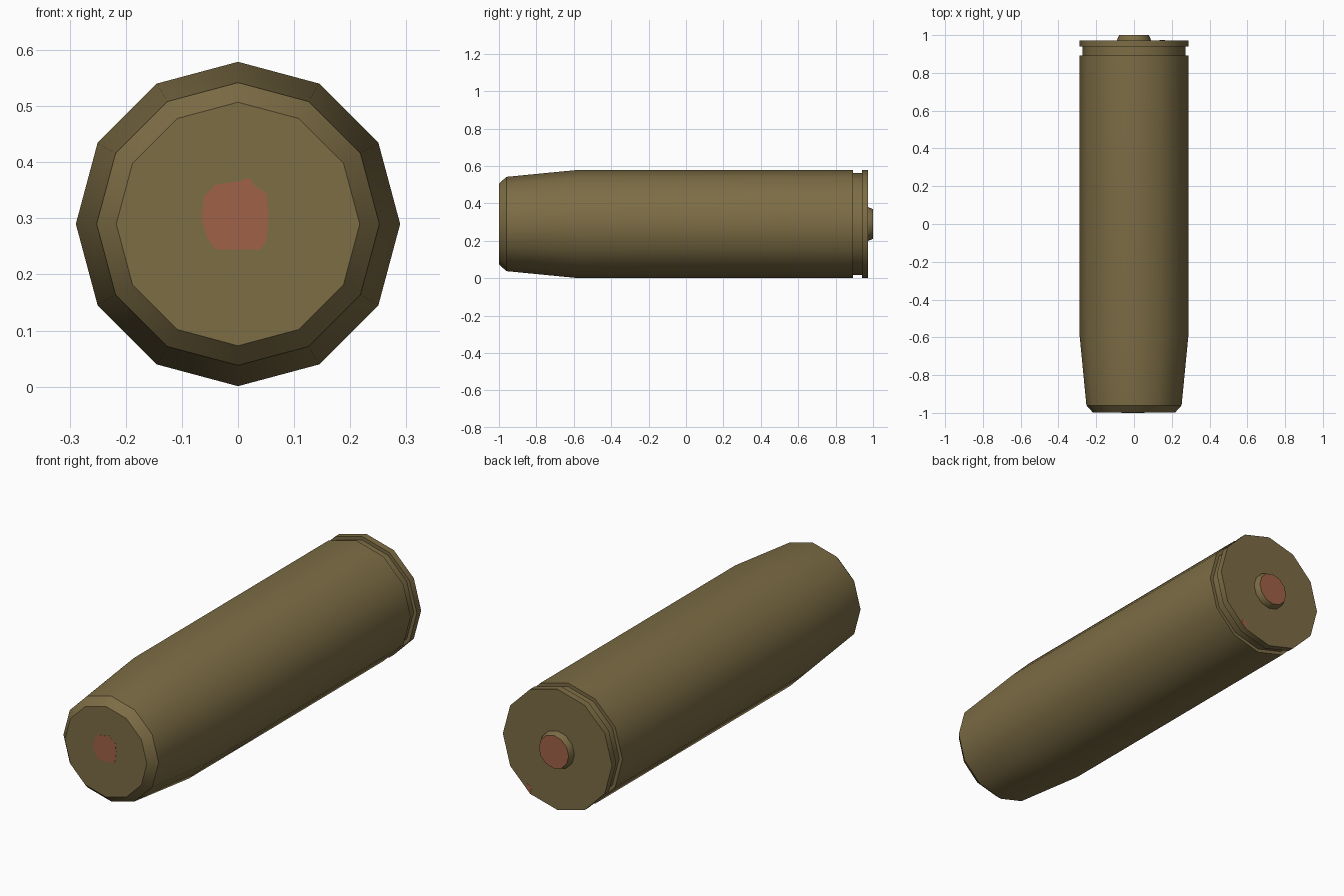
import bpy, bmesh, math

if "Cube" in bpy.data.objects:
    bpy.data.objects.remove(bpy.data.objects["Cube"])

SIDES, CZ = 12, 0.29


def material(name, rgb):
    m = bpy.data.materials.new(name)
    m.diffuse_color = (*rgb, 1)
    m.use_nodes = True
    m.node_tree.nodes["Principled BSDF"].inputs["Base Color"].default_value = m.diffuse_color
    return m


brass = material("dull_brass", (0.205, 0.153, 0.06))
red = material("dull_red", (0.352, 0.119, 0.065))


def finish(bm, name, mats):
    bmesh.ops.recalc_face_normals(bm, faces=bm.faces)
    me = bpy.data.meshes.new(name)
    bm.to_mesh(me)
    bm.free()
    for m in mats:
        me.materials.append(m)
    ob = bpy.data.objects.new(name, me)
    bpy.context.collection.objects.link(ob)
    bpy.ops.object.select_all(action='DESELECT')
    ob.select_set(True)
    bpy.context.view_layer.objects.active = ob
    bpy.ops.object.shade_smooth_by_angle(angle=math.radians(35))
    return ob


def lathe(name, profile, mats, end_mat=0):
    """Closed turned part along y from (y, radius) pairs."""
    bm = bmesh.new()
    rings = [[bm.verts.new((r * math.cos(a), y, CZ + r * math.sin(a)))
              for a in (2 * math.pi * i / SIDES for i in range(SIDES))]
             for y, r in profile]
    for p, q in zip(rings, rings[1:]):
        for i in range(SIDES):
            j = (i + 1) % SIDES
            bm.faces.new((p[i], p[j], q[j], q[i]))
    bm.faces.new(rings[0])
    bm.faces.new(rings[-1]).material_index = end_mat
    return finish(bm, name, mats)


def plate(name, points, y0, y1):
    """Thin painted patch in the xz plane."""
    bm = bmesh.new()
    a, b = [[bm.verts.new((x, y, z)) for x, z in points] for y in (y0, y1)]
    bm.faces.new(a)
    bm.faces.new(b)
    for i in range(len(a)):
        j = (i + 1) % len(a)
        bm.faces.new((a[i], a[j], b[j], b[i]))
    return finish(bm, name, [red])


# Case: blunt chamfered nose, taper, straight wall, groove and rim
lathe("case", [(-0.999, 0.217), (-0.96, 0.252), (-0.58, 0.289), (0.893, 0.289),
               (0.893, 0.272), (0.94, 0.272), (0.94, 0.289), (0.972, 0.289)],
      [brass])

# Raised centre button on the back with a red end
lathe("primer", [(0.965, 0.09), (0.975, 0.09), (1.0, 0.079)], [brass, red], 1)

# Red paint patch on the nose
plate("nose_patch", [(0, .366), (.02, .372), (.03, .358), (.05, .345), (.055, .305),
                     (.05, .26), (.04, .245), (-.04, .245), (-.055, .265),
                     (-.065, .30), (-.06, .34), (-.04, .36)], -1.0, -0.997)

# Small red fleck near the lower rim
plate("rim_fleck", [(.144, .042), (.165, .063), (.158, .085), (.135, .075)],
      0.97, 0.973)
